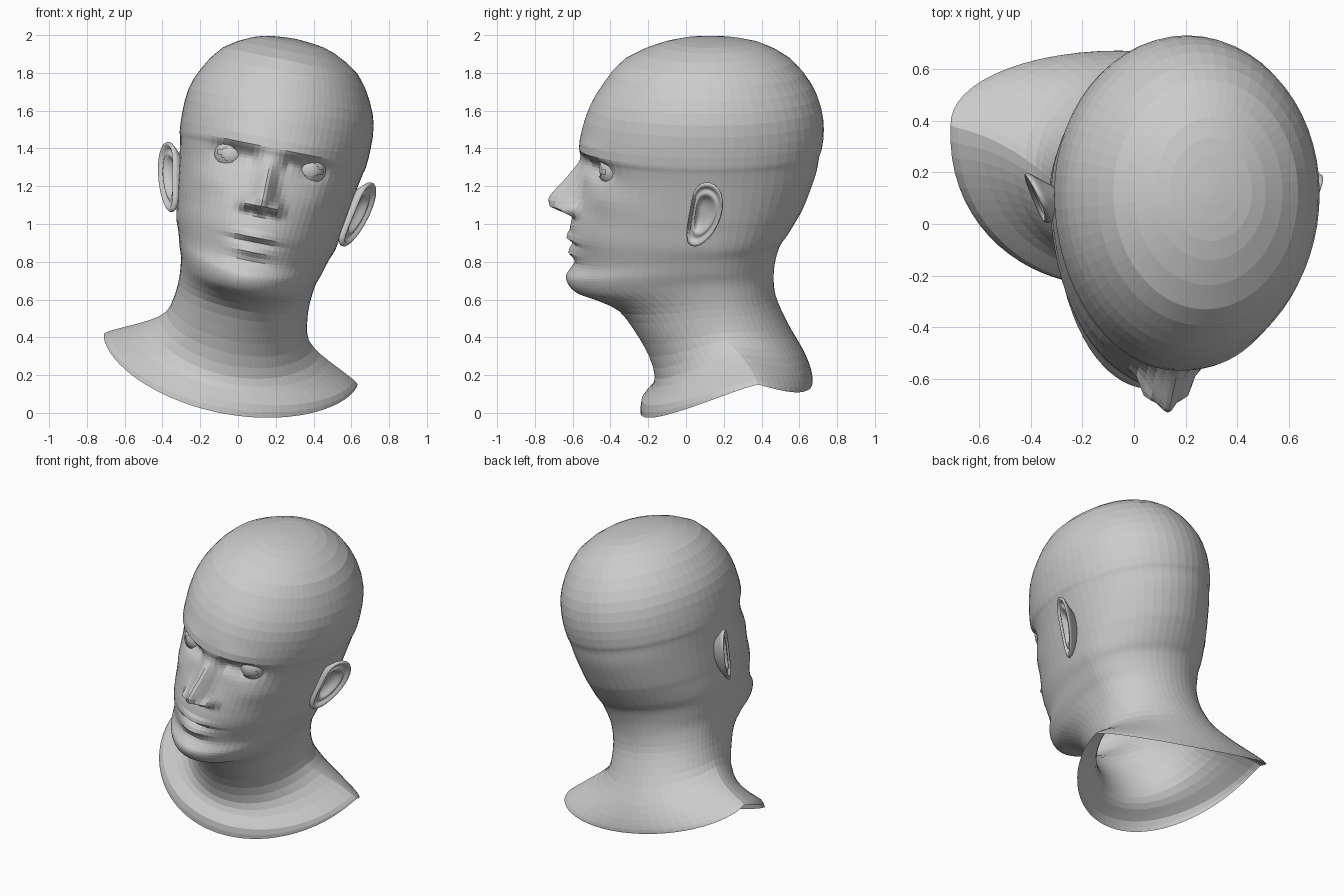
import bpy, bmesh, math
from math import sin, cos, pi, exp, radians

if "Cube" in bpy.data.objects:
    bpy.data.objects.remove(bpy.data.objects["Cube"])

ROLL, SHIFT = radians(11.3), -0.095      # whole bust leans sideways


def finish(bm, name, smooth=False, subsurf=0):
    """Turn a half-bust bmesh (+x side) into a mirrored, leaning object."""
    bmesh.ops.remove_doubles(bm, verts=bm.verts, dist=0.0005)
    bmesh.ops.recalc_face_normals(bm, faces=bm.faces)
    for f in bm.faces:
        f.smooth = smooth
    me = bpy.data.meshes.new(name)
    bm.to_mesh(me)
    bm.free()
    ob = bpy.data.objects.new(name, me)
    bpy.context.collection.objects.link(ob)
    ob.location.x = SHIFT
    ob.rotation_euler.y = ROLL
    ob.modifiers.new("mirror", 'MIRROR').use_clip = True
    if subsurf:
        ob.modifiers.new("subsurf", 'SUBSURF').levels = subsurf
        ob.modifiers["subsurf"].render_levels = subsurf
    return ob


def bridge(bm, rows, closed=False):
    """Quads between successive rows of vertices."""
    for a, b in zip(rows, rows[1:]):
        n = len(a)
        for k in range(n if closed else n - 1):
            j = (k + 1) % n
            bm.faces.new((a[k], a[j], b[j], b[k]))


def spline(p, i, t):
    """Catmull-Rom between rows i and i+1."""
    a, b, c, d = (p[max(0, min(len(p) - 1, i + o))] for o in (-1, 0, 1, 2))
    return [0.5 * (2 * q + (r - o) * t + (2 * o - 5 * q + 4 * r - s) * t * t
                   + (3 * q - o - 3 * r + s) * t ** 3)
            for o, q, r, s in zip(a, b, c, d)]


def lerp_table(table, w):
    for (w0, v0), (w1, v1) in zip(table, table[1:]):
        if w0 <= w <= w1:
            return v0 + (v1 - v0) * (w - w0) / (w1 - w0)
    return 0.0


# Level rings of skull and face: height, front y, back y, half width
skull = [(2.02, .12, .12, 0), (2.012, 0, .26, .11), (1.985, -.14, .41, .22),
         (1.90, -.33, .56, .365), (1.77, -.44, .665, .455), (1.65, -.51, .715, .50),
         (1.53, -.55, .73, .508), (1.43, -.565, .72, .503), (1.38, -.55, .705, .492),
         (1.28, -.55, .685, .475), (1.13, -.585, .63, .455), (1.07, -.60, .60, .445),
         (.97, -.615, .54, .43)]
# Tilted rings of jaw, neck and shoulders:
# front y, front z, back y, back z, half width, side y, side z
neck = [(-.595, .82, .50, .91, .405, .12, .90), (-.63, .735, .475, .83, .385, .12, .83),
        (-.59, .66, .465, .76, .365, .13, .77), (-.46, .61, .465, .70, .355, .15, .70),
        (-.355, .555, .475, .63, .352, .17, .63), (-.275, .45, .51, .54, .36, .19, .55),
        (-.20, .32, .56, .44, .385, .22, .47), (-.165, .20, .62, .335, .46, .28, .41),
        (-.185, .13, .655, .25, .57, .34, .355), (-.235, .07, .67, .19, .66, .37, .31),
        (-.24, .0, .67, .165, .685, .38, .29)]
rings = [(f, w, b, w, h, .12, w) for w, f, b, h in skull] + neck

# Face relief: side x, height, spread x, spread z, push (minus is forward)
bumps = [(.205, 1.355, .085, .048, .065), (.10, 1.36, .03, .04, .03),   # eye socket
         (.19, 1.45, .13, .025, -.022),                                 # brow
         (.30, 1.20, .09, .07, -.018),                                  # cheekbone
         (.082, 1.115, .028, .03, -.06),                                # nose wing
         (.045, 1.083, .018, .012, .03),                                # nostril
         (0, .955, .11, .02, -.022), (0, .872, .095, .024, -.026),      # lips
         (0, .917, .13, .009, .022), (0, .82, .10, .02, .008),          # lip creases
         (0, .73, .10, .04, -.006)]                                     # chin
nose_height = [(1.065, 0), (1.09, .07), (1.115, .132), (1.15, .15), (1.18, .145),
               (1.22, .118), (1.30, .062), (1.36, .015), (1.42, 0)]
nose_width = [(1.06, .08), (1.14, .07), (1.22, .05), (1.32, .042), (1.43, .05)]


def relief(u, w):
    d = sum(p * exp(-((u - x) / sx) ** 2 - ((w - z) / sz) ** 2)
            for x, z, sx, sz, p in bumps)
    h = lerp_table(nose_height, w)
    if h:
        d -= h * exp(-(u / lerp_table(nose_width, w)) ** 2)
    return d


def ring_row(bm, r, n=34):
    yf, zf, yb, zb, half, ym, zs = r
    row = []
    for k in range(n + 1):
        t = pi * (k / n) ** 1.3              # denser towards the face
        c, s = cos(t), sin(t) if k < n else 0
        ye, ze = (yf, zf) if c > 0 else (yb, zb)
        u = half * s
        y = ym + (ye - ym) * abs(c)
        z = zs + (ze - zs) * abs(c) ** 1.2
        if c > 0:
            y += relief(u, z) * min(1, c * 2)
        row.append(bm.verts.new((u, y, z)))
    return row


# Head, neck and shoulder shell, open underneath
bm = bmesh.new()
rows = []
for i in range(len(rings) - 1):
    sub = 6 if .62 < rings[i][1] < 1.5 else 2
    rows += [ring_row(bm, spline(rings, i, j / sub)) for j in range(sub)]
rows.append(ring_row(bm, rings[-1]))
bridge(bm, rows)
finish(bm, "head_and_neck")


# Eyeballs, and eyelids with an almond opening
def eye_part(name, radius, opening):
    bm = bmesh.new()
    bmesh.ops.create_uvsphere(bm, u_segments=32, v_segments=24, radius=radius)
    if opening:
        gone = []
        for f in bm.faces:
            c = f.calc_center_median()
            lens = .034 * (1 - (c.x / .08) ** 2)
            if c.y > .02 or (c.y < 0 and abs(c.z) < lens):
                gone.append(f)
        bmesh.ops.delete(bm, geom=gone, context='FACES')
    bmesh.ops.translate(bm, verts=bm.verts, vec=(.208, -.375, 1.355))
    finish(bm, name, smooth=True)


eye_part("eyeballs", .084, False)
eye_part("eyelids", .092, True)

# Ears: outline (y, z) swept through a rim and bowl profile
outline = [(.0, 1.0), (.05, .985), (.10, 1.02), (.15, 1.08), (.19, 1.17), (.20, 1.26),
           (.18, 1.325), (.13, 1.36), (.07, 1.345), (.035, 1.29), (.025, 1.2), (.005, 1.1)]
profile = [(.55, -.07), (.88, -.02), (1.0, -.005), (1.02, .01), (.95, .022), (.85, .012),
           (.78, -.008), (.68, .008), (.58, .008), (.48, -.022), (.25, -.035), (.02, -.035)]
bm = bmesh.new()
rows = []
for scale, out in profile:
    row = []
    for y, z in outline:
        y, z = .095 + (y - .095) * scale, 1.18 + (z - 1.18) * scale
        u = .505 + (y - .09) * .5 + (z - 1.17) * .12 + out
        row.append(bm.verts.new((u, y, z)))
    rows.append(row)
bridge(bm, rows, closed=True)
bm.faces.new(rows[-1])
finish(bm, "ears", smooth=True, subsurf=1)
